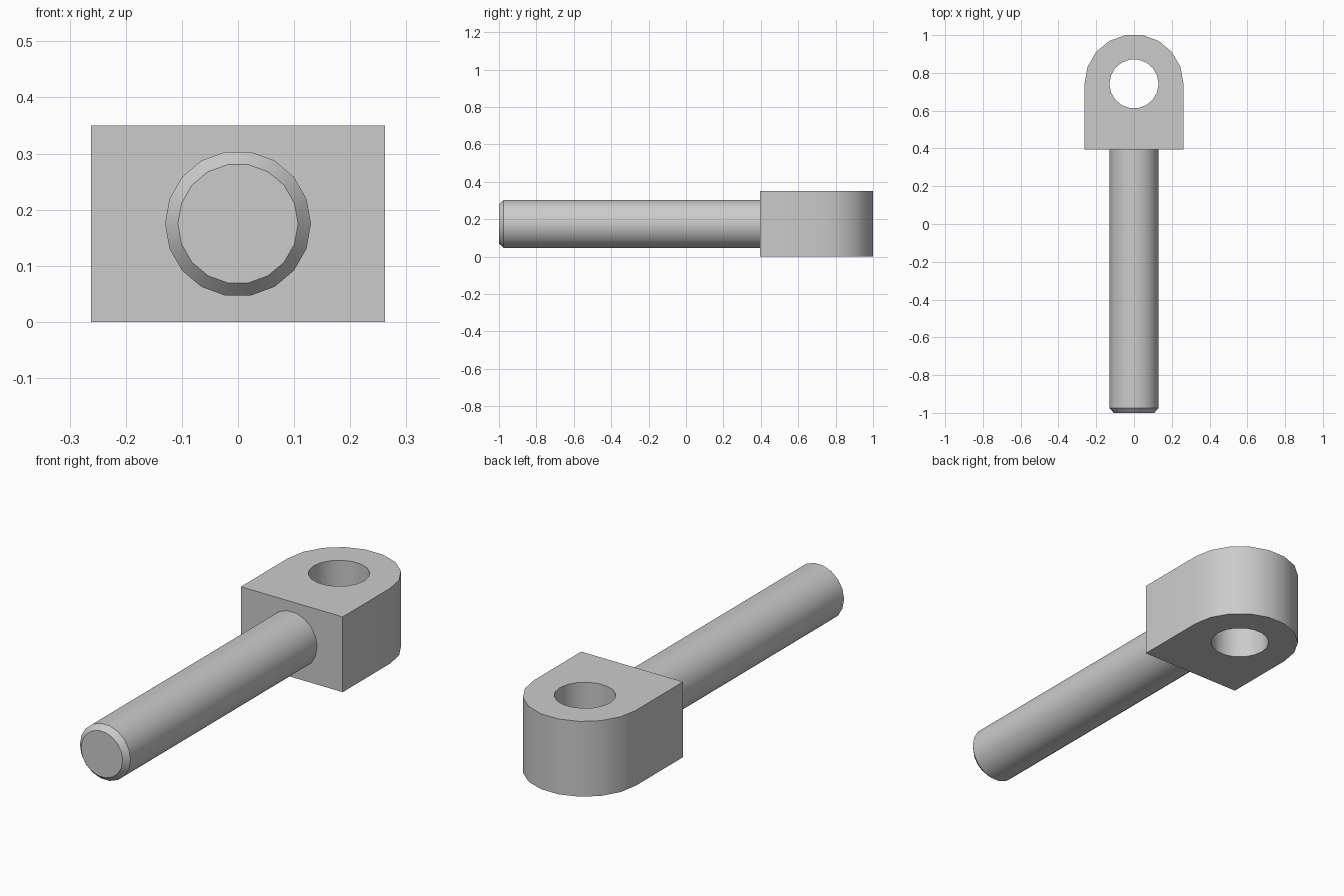
import bpy, bmesh
from math import cos, sin, radians, tau
from mathutils import Vector

RADIUS = 0.262      # outer radius of the eye
ROD_RADIUS = 0.13
HEIGHT = 0.35
EYE_Y = 0.742       # centre of the eye
HEAD_FRONT = 0.395
SIDES = 18

cube = bpy.data.objects.get("Cube")
if cube:
    bpy.data.objects.remove(cube, do_unlink=True)

# Plain grey metal
grey = bpy.data.materials.new("grey_metal")
grey.use_nodes = True
colour = (0.6, 0.6, 0.6, 1)
grey.diffuse_color = colour
grey.node_tree.nodes["Principled BSDF"].inputs["Base Color"].default_value = colour


def finish(bm, name):
    """Turn a bmesh into a shaded object."""
    bmesh.ops.recalc_face_normals(bm, faces=bm.faces[:])
    mesh = bpy.data.meshes.new(name)
    bm.to_mesh(mesh)
    bm.free()
    mesh.materials.append(grey)
    obj = bpy.data.objects.new(name, mesh)
    bpy.context.collection.objects.link(obj)
    bpy.ops.object.select_all(action='DESELECT')
    obj.select_set(True)
    bpy.context.view_layer.objects.active = obj
    bpy.ops.object.shade_smooth_by_angle(angle=radians(30))
    return obj


def add_loop(bm, points):
    """Closed ring of edges through the points."""
    verts = [bm.verts.new(p) for p in points]
    return [bm.edges.new((verts[i - 1], verts[i])) for i in range(len(verts))]


def circle(radius, count, turn=tau):
    steps = count if turn == tau else count + 1
    return [(radius * cos(turn * i / count), radius * sin(turn * i / count))
            for i in range(steps)]


# Eye head: square front, half-round back, vertical through hole
bm = bmesh.new()
outline = [(x, EYE_Y + y, 0) for x, y in circle(RADIUS, SIDES // 2, tau / 2)]
outline += [(-RADIUS, HEAD_FRONT, 0), (RADIUS, HEAD_FRONT, 0)]
hole = [(x, EYE_Y + y, 0) for x, y in circle(ROD_RADIUS, SIDES)]
edges = add_loop(bm, outline) + add_loop(bm, hole)
bmesh.ops.triangle_fill(bm, edges=edges, use_beauty=True, normal=Vector((0, 0, -1)))
base = bm.faces[:]
top = bmesh.ops.extrude_face_region(bm, geom=base, use_keep_orig=True)
bmesh.ops.translate(bm, vec=(0, 0, HEIGHT),
                    verts=[v for v in top["geom"] if isinstance(v, bmesh.types.BMVert)])
finish(bm, "eye_head")

# Rod: chamfered front tip, back end seated inside the head
bm = bmesh.new()
rings = []
for y, radius in ((-1, 0.107), (-0.975, ROD_RADIUS), (HEAD_FRONT + 0.02, ROD_RADIUS)):
    rings.append([bm.verts.new((x, y, HEIGHT / 2 + z)) for x, z in circle(radius, SIDES)])
for a, b in zip(rings, rings[1:]):
    for i in range(SIDES):
        bm.faces.new((a[i - 1], a[i], b[i], b[i - 1]))
bm.faces.new(rings[0])
bm.faces.new(rings[-1])
finish(bm, "rod")
